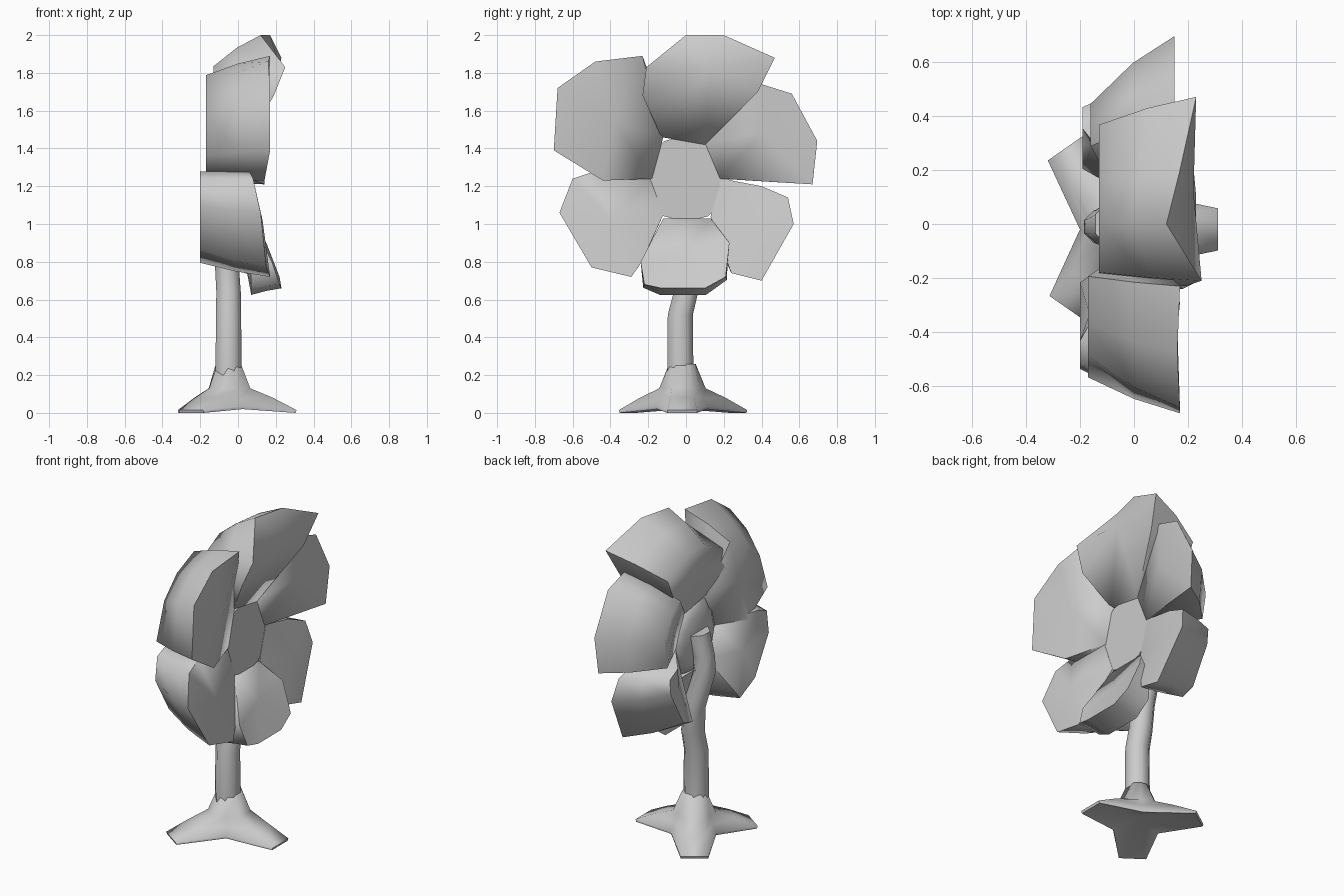
import bpy, bmesh
from math import sin, cos, pi, radians
from mathutils import Vector

if "Cube" in bpy.data.objects:
    bpy.data.objects.remove(bpy.data.objects["Cube"])

HUB = Vector((0, 0, 1.25))


def loft(name, rings, start=None, end=None, angle=75):
    """Skin closed rings; close each end with a cap or a fan to a point."""
    bm = bmesh.new()
    vs = [[bm.verts.new(p) for p in r] for r in rings]
    n = len(vs[0])
    for a, b in zip(vs, vs[1:]):
        for i in range(n):
            j = (i + 1) % n
            bm.faces.new((a[i], a[j], b[j], b[i]))
    for ring, tip in ((vs[0], start), (vs[-1], end)):
        if tip is None:
            bm.faces.new(ring)
        else:
            t = bm.verts.new(tip)
            for i in range(n):
                bm.faces.new((ring[i], ring[(i + 1) % n], t))
    bmesh.ops.recalc_face_normals(bm, faces=bm.faces)
    me = bpy.data.meshes.new(name)
    bm.to_mesh(me)
    bm.free()
    ob = bpy.data.objects.new(name, me)
    bpy.context.collection.objects.link(ob)
    bpy.ops.object.select_all(action='DESELECT')
    ob.select_set(True)
    bpy.context.view_layer.objects.active = ob
    bpy.ops.object.shade_smooth_by_angle(angle=radians(angle))
    return ob


def petal(name, rim, roots, ridge, back_x):
    """Solid lobe: back ring, belly ring, rim, then a front ridge point.
    Rim points are (y, z, x, back scale towards the hub)."""
    front, belly, back = [], [], []
    for y, z, x, s in rim:
        p = Vector((x, y, z))
        front.append(p)
        q = HUB + (p - HUB) * s
        q.x = back_x
        back.append(q)
        m = HUB + (p - HUB) * (s + (1 - s) * .6)
        m.x = (x + back_x) / 2
        belly.append(m)
    for y, z in roots:
        for ring, x in ((front, .06), (belly, 0), (back, -.06)):
            ring.append(Vector((x, y, z)))
    mid = sum(back, Vector()) / len(back)
    loft(name, [back, belly, front], start=mid, end=Vector((ridge[2], ridge[0], ridge[1])))


# Six petals around the hub
petal("petal_top",
      [(.38, 1.70, .19, .82), (.47, 1.88, .23, .78), (.20, 2.0, .17, .78),
       (0, 2.0, .12, .78), (-.21, 1.83, .25, .85), (-.23, 1.68, .19, .85)],
      [(-.13, 1.46), (.10, 1.42)], (.12, 1.83, .22), -.13)
petal("petal_upper_left",
      [(-.23, 1.89, .17, .84), (-.48, 1.86, .16, .76), (-.68, 1.72, .17, .72),
       (-.70, 1.39, .17, .81), (-.44, 1.23, .14, .85)],
      [(-.18, 1.24), (-.12, 1.46)], (-.38, 1.54, .16), -.17)
petal("petal_upper_right",
      [(.67, 1.21, .14, .62), (.695, 1.44, .15, .64), (.56, 1.69, .15, .66),
       (.40, 1.74, .15, .72)],
      [(.10, 1.43), (.18, 1.24), (.46, 1.19)][:2], (.40, 1.48, .14), -.16)
petal("petal_lower_left",
      [(-.48, 1.28, .06, .9), (-.60, 1.24, .08, .86), (-.67, 1.06, .12, .8),
       (-.50, .77, .15, .8), (-.29, .72, .17, .86), (-.24, .79, .15, .9)],
      [(-.12, 1.05), (-.19, 1.24)], (-.40, 1.02, .13), -.2)
petal("petal_lower_right",
      [(.24, .74, .15, .85), (.40, .70, .16, .74), (.57, 1.0, .12, .74),
       (.54, 1.14, .09, .8), (.40, 1.20, .07, .88)],
      [(.19, 1.24), (.13, 1.04)], (.38, .98, .12), -.19)
petal("petal_bottom",
      [(-.24, .80, .18, 1), (-.22, .68, .22, 1.03), (-.13, .66, .23, 1.06),
       (.10, .66, .23, 1.06), (.21, .72, .22, 1.03), (.23, .90, .15, .95)],
      [(.13, 1.03), (-.12, 1.03)], (0, .86, .14), .07)

# Hub joining the petals
loft("flower_hub",
     [[(x, r * cos(pi * i / 6), 1.24 + r * sin(pi * i / 6)) for i in range(12)]
      for x, r in ((-.09, .15), (-.04, .23), (.058, .23))])

# Bent stem rising behind the flower
path = [(-.05, -.03, .2, .075), (-.05, -.03, .52, .072), (-.05, .0, .64, .07),
        (-.06, .01, .8, .068), (-.125, -.01, 1.04, .064),
        (-.11, -.01, 1.14, .07), (-.06, 0, 1.28, .09)]
loft("stem",
     [[(x + r * cos(pi * i / 4 + pi / 8), y + r * sin(pi * i / 4 + pi / 8), z)
       for i in range(8)] for x, y, z, r in path])


# Three-toed root base with a raised underside
def base_ring(z, reach, half, valley):
    toes = ((0, 1.0), (125, 1.03), (235, 1.0))
    ring = []
    for k, (deg, stretch) in enumerate(toes):
        d = Vector((cos(radians(deg)), sin(radians(deg)), 0))
        s = Vector((-d.y, d.x, 0))
        c = Vector((-.045, -.02, z)) + d * reach * stretch
        ring += [c - s * half, c + s * half]
        a = radians((deg + (toes[k + 1][0] if k < 2 else 360)) / 2)
        ring.append(Vector((-.045 + valley * cos(a), -.02 + valley * sin(a), z)))
    for i in (2, 5, 8):   # valleys arch slightly above the ground
        if z < .05:
            ring[i].z += .02
    return ring


loft("root_base",
     [base_ring(0, .35, .078, .15), base_ring(.015, .355, .078, .155),
      base_ring(.08, .23, .062, .125), base_ring(.13, .11, .055, .105),
      base_ring(.26, .06, .035, .072)], start=(-.045, -.02, .07))
